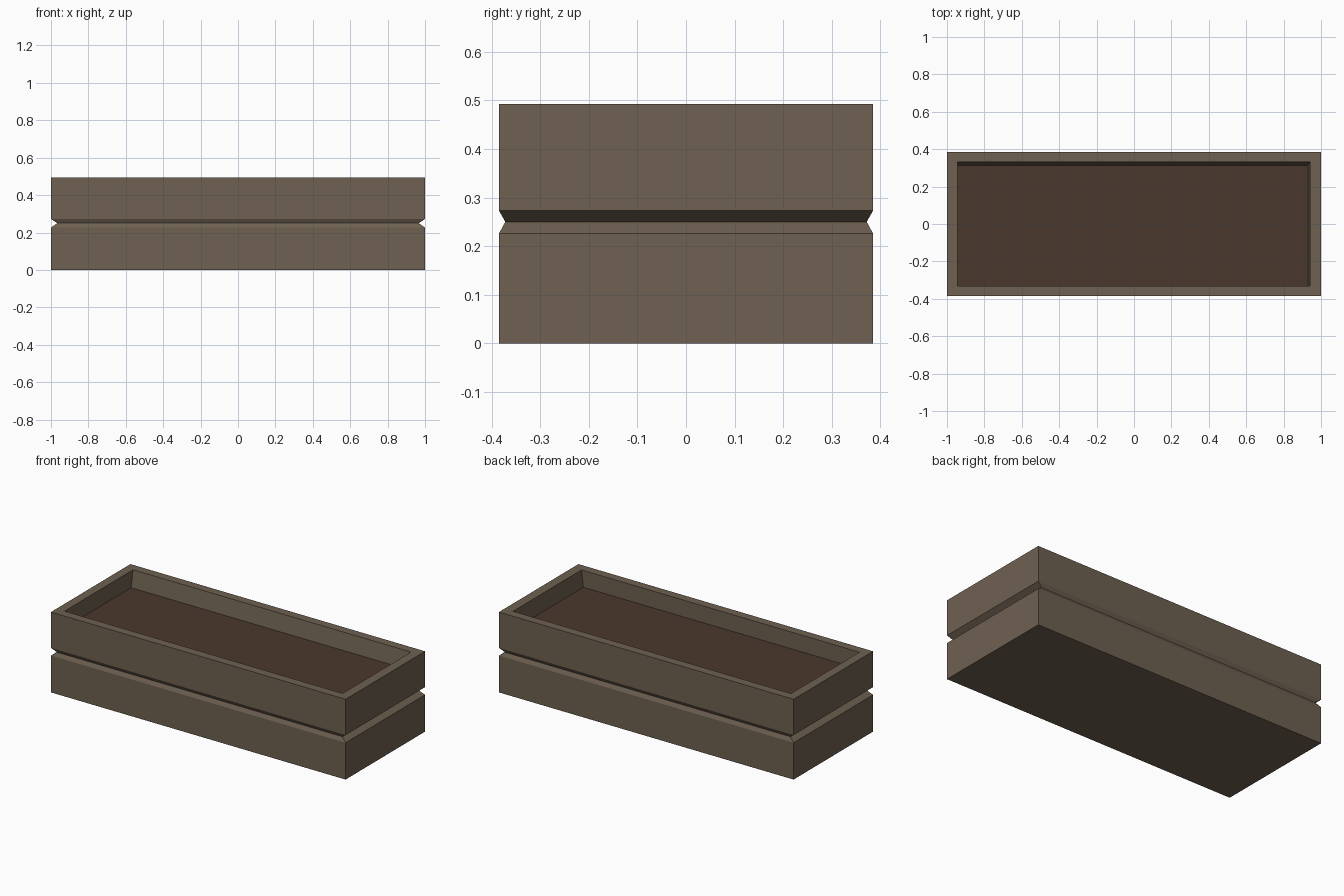
import bpy
import bmesh

if "Cube" in bpy.data.objects:
    bpy.data.objects.remove(bpy.data.objects["Cube"])


def material(name, rgb):
    m = bpy.data.materials.new(name)
    m.diffuse_color = (*rgb, 1.0)
    m.use_nodes = True
    m.node_tree.nodes["Principled BSDF"].inputs["Base Color"].default_value = m.diffuse_color
    return m


wood = material("weathered wood", (0.156, 0.119, 0.082))
soil = material("dark soil", (0.068, 0.040, 0.025))


def ring(bm, x0, x1, y0, y1, z):
    return [bm.verts.new(p) for p in
            ((x0, y0, z), (x1, y0, z), (x1, y1, z), (x0, y1, z))]


def finish(bm, name, mat):
    mesh = bpy.data.meshes.new(name)
    bm.to_mesh(mesh)
    bm.free()
    mesh.materials.append(mat)
    obj = bpy.data.objects.new(name, mesh)
    bpy.context.collection.objects.link(obj)


# Box: stacked rectangular outlines with a V groove, a rim and uneven inner walls
X, Y, TOP, SOIL_Z = 1.0, 0.385, 0.493, 0.39
outlines = [
    (-X, X, -Y, Y, 0.0),
    (-X, X, -Y, Y, 0.226),
    (-0.967, 0.967, -0.372, 0.372, 0.25),
    (-X, X, -Y, Y, 0.273),
    (-X, X, -Y, Y, TOP),
    (-0.945, 0.942, -0.332, 0.332, TOP),
    (-0.945, 0.929, -0.332, 0.314, SOIL_Z),
]
bm = bmesh.new()
rings = [ring(bm, *o) for o in outlines]
bm.faces.new(rings[0][::-1])
for a, b in zip(rings, rings[1:]):
    for i in range(4):
        j = (i + 1) % 4
        bm.faces.new((a[i], a[j], b[j], b[i]))
finish(bm, "planter_box", wood)

# Soil surface filling the opening
bm = bmesh.new()
bm.faces.new(ring(bm, *outlines[-1]))
finish(bm, "soil_surface", soil)
